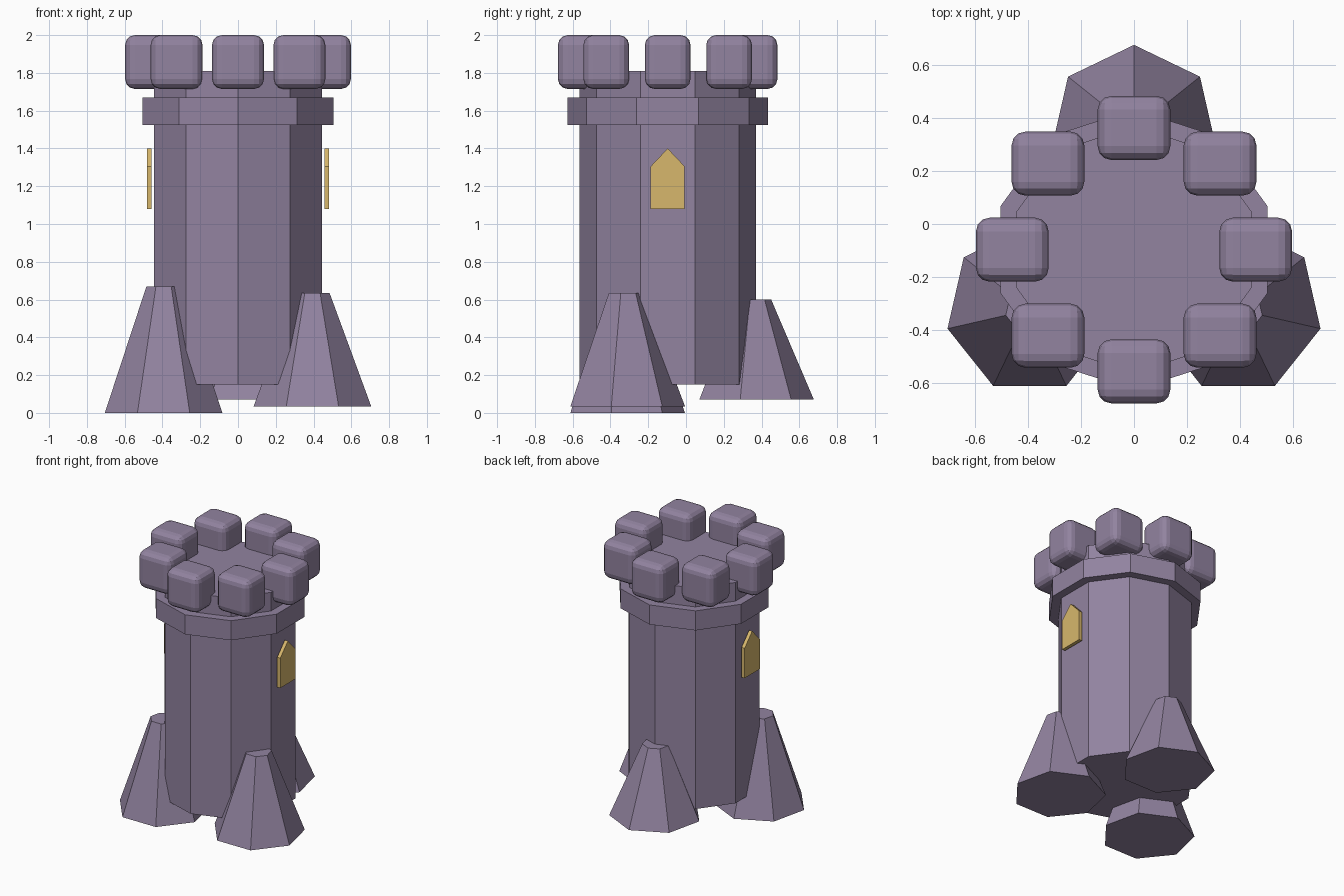
import bpy, bmesh, math
from mathutils import Vector

if "Cube" in bpy.data.objects:
    bpy.data.objects.remove(bpy.data.objects["Cube"], do_unlink=True)

CENTRE_Y = -0.097


def material(name, rgb):
    mat = bpy.data.materials.new(name)
    mat.use_nodes = True
    colour = (*rgb, 1.0)
    mat.diffuse_color = colour
    mat.node_tree.nodes["Principled BSDF"].inputs["Base Color"].default_value = colour
    return mat


stone = material("purple stone", (0.287, 0.227, 0.35))
gold = material("window gold", (0.68, 0.474, 0.15))


def finish(name, bm, mat):
    bmesh.ops.recalc_face_normals(bm, faces=bm.faces)
    mesh = bpy.data.meshes.new(name)
    bm.to_mesh(mesh)
    bm.free()
    mesh.materials.append(mat)
    obj = bpy.data.objects.new(name, mesh)
    bpy.context.collection.objects.link(obj)
    return obj


def prism(name, sides, x, y, z0, z1, r0, r1):
    """Straight or tapered prism with one corner pointing to the back."""
    bm = bmesh.new()
    rings = []
    for z, r in ((z0, r0), (z1, r1)):
        angles = [math.pi / 2 + math.tau * i / sides for i in range(sides)]
        rings.append([bm.verts.new((x + r * math.cos(a), y + r * math.sin(a), z))
                      for a in angles])
    low, high = rings
    bm.faces.new(low)
    bm.faces.new(high)
    for i in range(sides):
        j = (i + 1) % sides
        bm.faces.new((low[i], low[j], high[j], high[i]))
    return finish(name, bm, stone)


# Ten-sided tower and its collar
prism("tower_body", 10, 0, CENTRE_Y, 0.15, 1.81, 0.467, 0.467)
prism("tower_collar", 10, 0, CENTRE_Y, 1.523, 1.67, 0.531, 0.531)

# Three tapered feet at staggered heights
for name, angle, z0, z1 in (("right_foot", 210, 0.0, 0.67),
                            ("left_foot", 330, 0.035, 0.635),
                            ("back_foot", 90, 0.07, 0.60)):
    a = math.radians(angle)
    prism(name, 7, 0.455 * math.cos(a), CENTRE_Y + 0.455 * math.sin(a),
          z0, z1, 0.319, 0.093)

# Ring of rounded battlement blocks, all square to the axes
for i in range(8):
    a = math.tau * i / 8
    bm = bmesh.new()
    bmesh.ops.create_cube(bm, size=1)
    bmesh.ops.scale(bm, vec=Vector((0.275, 0.242, 0.285)), verts=bm.verts)
    bmesh.ops.bevel(bm, geom=bm.edges[:], offset=0.052, segments=3,
                    profile=0.5, affect='EDGES')
    block = finish(f"battlement_{i + 1}", bm, stone)
    block.location = (0.46 * math.cos(a), CENTRE_Y + 0.46 * math.sin(a), 1.8575)

# Pointed windows on both sides
outline = [(-0.09, 1.08), (0.09, 1.08), (0.09, 1.305), (0, 1.40), (-0.09, 1.305)]
for name, side in (("left_window", 1), ("right_window", -1)):
    bm = bmesh.new()
    face = bm.faces.new([bm.verts.new((side * 0.457, CENTRE_Y + y, z))
                         for y, z in outline])
    extruded = bmesh.ops.extrude_face_region(bm, geom=[face], use_keep_orig=True)
    verts = [v for v in extruded["geom"] if isinstance(v, bmesh.types.BMVert)]
    bmesh.ops.translate(bm, vec=Vector((side * 0.026, 0, 0)), verts=verts)
    finish(name, bm, gold)
